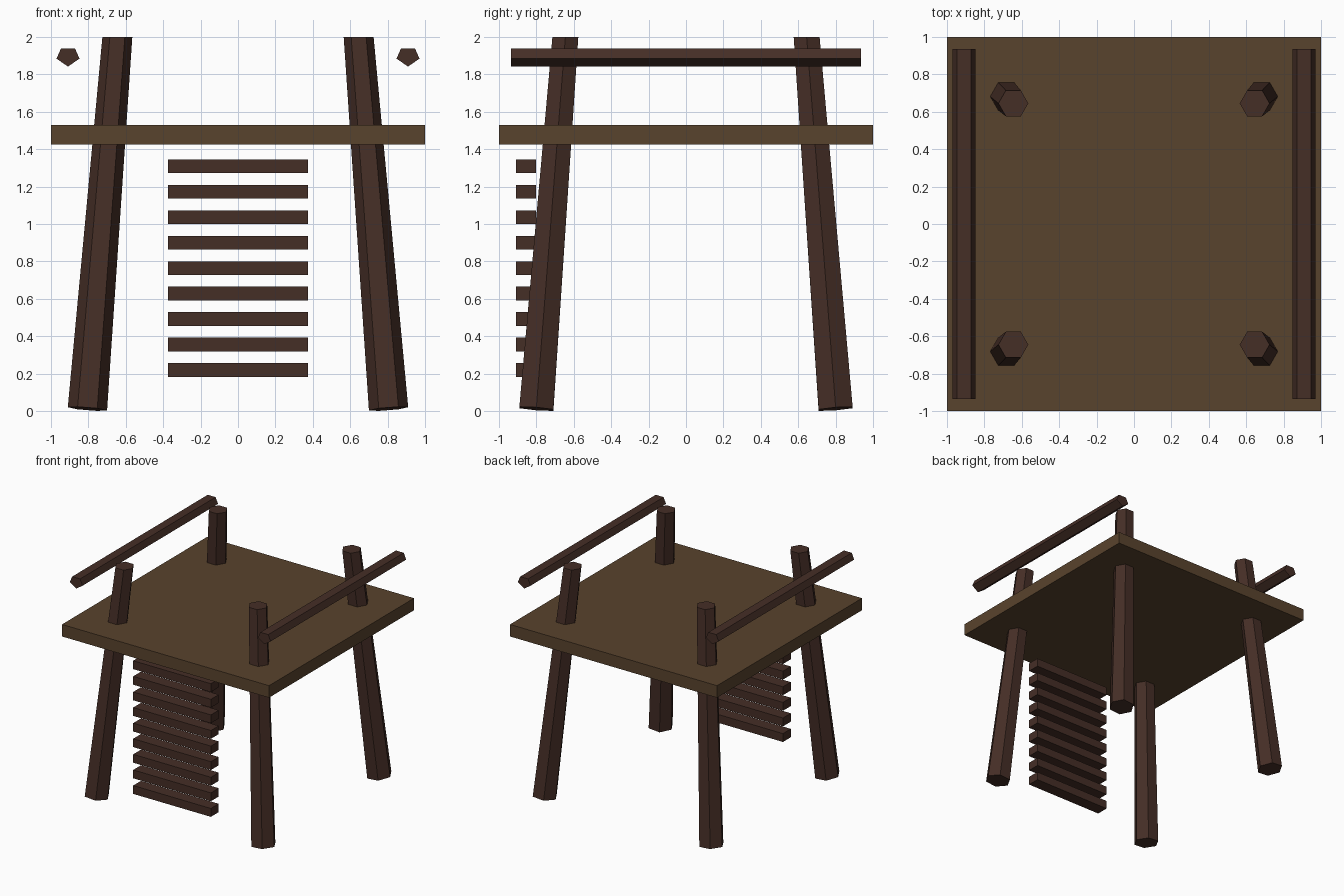
import bpy, bmesh, math

if "Cube" in bpy.data.objects:
    bpy.data.objects.remove(bpy.data.objects["Cube"])


def lin(c):
    c /= 255
    return c / 12.92 if c <= 0.04045 else ((c + 0.055) / 1.055) ** 2.4


def material(name, r, g, b):
    m = bpy.data.materials.new(name)
    m.diffuse_color = (lin(r), lin(g), lin(b), 1)
    m.use_nodes = True
    m.node_tree.nodes["Principled BSDF"].inputs["Base Color"].default_value = m.diffuse_color
    return m


PLANK = material("plank brown", 89, 67, 45)
TIMBER = material("dark timber", 69, 46, 38)


def loft(name, ring_a, ring_b, mat):
    """Closed prism between two matching rings of points."""
    bm = bmesh.new()
    a = [bm.verts.new(p) for p in ring_a]
    b = [bm.verts.new(p) for p in ring_b]
    n = len(a)
    bm.faces.new(a)
    bm.faces.new(b)
    for i in range(n):
        j = (i + 1) % n
        bm.faces.new((a[i], a[j], b[j], b[i]))
    bmesh.ops.recalc_face_normals(bm, faces=bm.faces)
    me = bpy.data.meshes.new(name)
    bm.to_mesh(me)
    bm.free()
    me.materials.append(mat)
    ob = bpy.data.objects.new(name, me)
    bpy.context.collection.objects.link(ob)
    return ob


def box(name, x0, x1, y0, y1, z0, z1, mat):
    base = [(x0, y0), (x1, y0), (x1, y1), (x0, y1)]
    return loft(name, [(x, y, z0) for x, y in base], [(x, y, z1) for x, y in base], mat)


# Platform
box("platform", -1, 1, -1, 1, 1.425, 1.53, PLANK)

# Tapered hexagonal legs leaning inwards, feet cut square to the lean
hexagon = [(math.cos(math.pi * i / 3), math.sin(math.pi * i / 3)) for i in range(6)]
for sx, side in ((-1, "left"), (1, "right")):
    for sy, end in ((-1, "front"), (1, "back")):
        foot = [(sx * (0.805 + 0.105 * c), sy * (0.80 + 0.105 * s),
                 0.012 + 0.105 * (0.08 * c + 0.078 * s)) for c, s in hexagon]
        top = [(sx * (0.645 + 0.08 * c), sy * (0.645 + 0.08 * s), 2.0) for c, s in hexagon]
        loft(f"{end}_{side}_leg", foot, top, TIMBER)

    # Five-sided hand rail, point down
    profile = [(-0.038, 1.937), (0.038, 1.937), (0.0615, 1.884), (0, 1.842), (-0.0615, 1.884)]
    loft(f"{side}_rail",
         [(sx * 0.909 + x, -0.935, z) for x, z in profile],
         [(sx * 0.909 + x, 0.935, z) for x, z in profile], TIMBER)

# Ladder rungs under the front edge
for i in range(9):
    z = 0.183 + 0.1362 * i
    box(f"rung_{i + 1}", -0.375, 0.375, -0.91, -0.802, z, z + 0.073, TIMBER)
